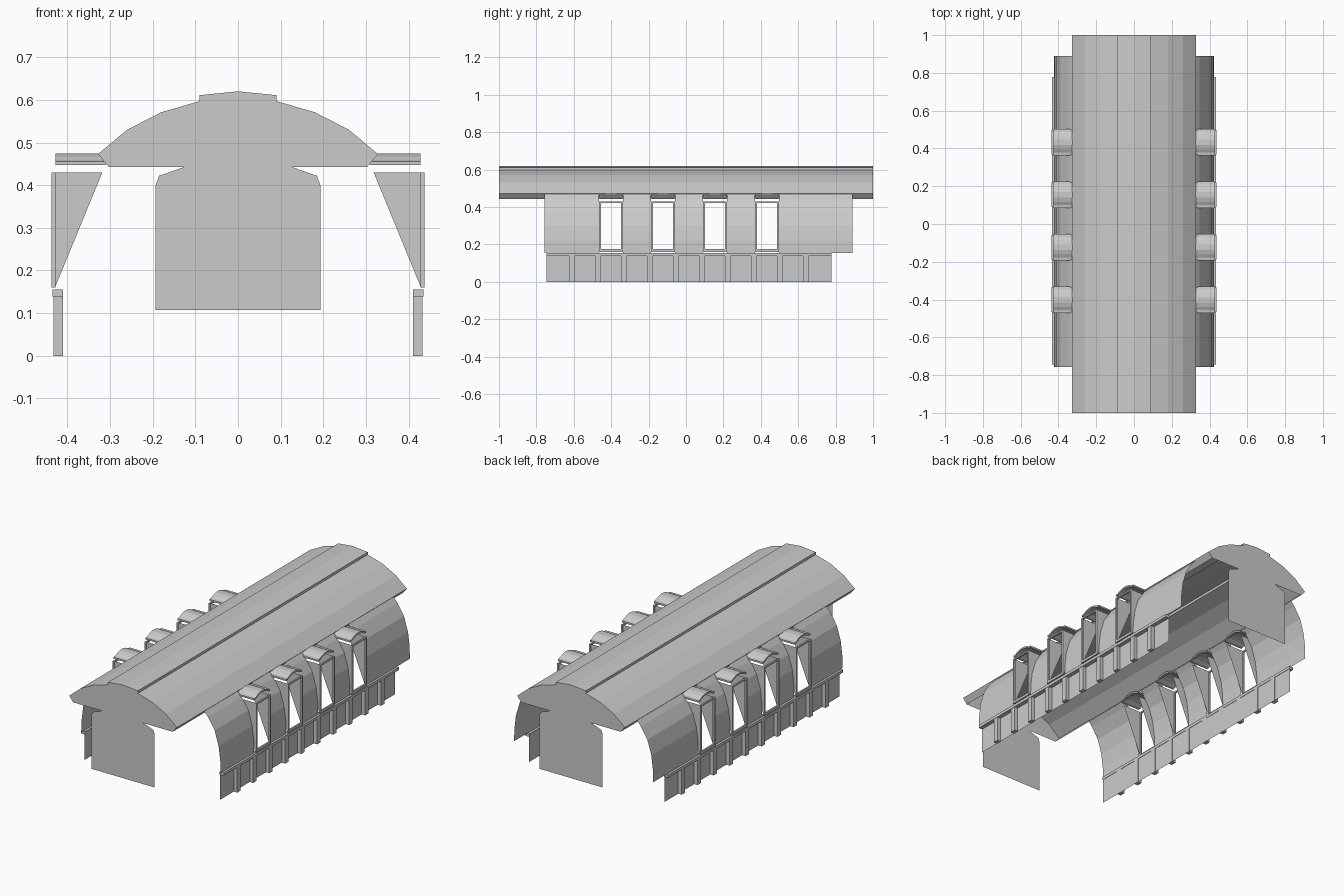
import bpy, bmesh

if "Cube" in bpy.data.objects:
    bpy.data.objects.remove(bpy.data.objects["Cube"])

grey = bpy.data.materials.new("plain grey")
grey.diffuse_color = (0.6, 0.6, 0.6, 1)
grey.use_nodes = True
grey.node_tree.nodes["Principled BSDF"].inputs["Base Color"].default_value = grey.diffuse_color


def finish(name, bm):
    bmesh.ops.recalc_face_normals(bm, faces=bm.faces)
    me = bpy.data.meshes.new(name)
    bm.to_mesh(me)
    bm.free()
    me.materials.append(grey)
    ob = bpy.data.objects.new(name, me)
    bpy.context.collection.objects.link(ob)
    return ob


def poly(bm, pts):
    return bm.faces.new([bm.verts.new(p) for p in pts])


def strip(bm, profile, y0, y1):
    """Open sheet: an (x, z) profile swept along y."""
    a = [bm.verts.new((x, y0, z)) for x, z in profile]
    b = [bm.verts.new((x, y1, z)) for x, z in profile]
    for i in range(len(profile) - 1):
        bm.faces.new((a[i], a[i + 1], b[i + 1], b[i]))


def box(bm, x0, x1, y0, y1, z0, z1):
    vs = bmesh.ops.create_cube(bm, size=1)["verts"]
    for v in vs:
        v.co = (x0 + (v.co.x + .5) * (x1 - x0),
                y0 + (v.co.y + .5) * (y1 - y0),
                z0 + (v.co.z + .5) * (z1 - z0))


def mirrored(pts):
    return pts + [(-x, z) for x, z in reversed(pts) if x > 0]


def both_sides(ob):
    ob.modifiers.new("mirror", 'MIRROR').use_mirror_merge = False


# Roof shell with raised ridge and turned-in eaves, open underneath
half_roof = [(.303, .443), (.328, .473), (.26, .53), (.18, .571),
             (.09, .597), (.09, .611), (0, .62)]
roof = mirrored(half_roof)
bm = bmesh.new()
strip(bm, roof, -1, 1)
finish("roof", bm)

# End walls: gable and the hanging panel in one outline
half_panel = [(.193, .107), (.193, .40), (.185, .422), (.125, .443)]
outline = mirrored(half_panel + half_roof)
for name, y in (("front_end_wall", -1), ("back_end_wall", 1)):
    bm = bmesh.new()
    poly(bm, [(x, y, z) for x, z in outline])
    finish(name, bm)

# Curved side walls, left open at each dormer
dormers = [-.401 + .278 * i for i in range(4)]
HW = .064
wall = [(.423, .155), (.422, .22), (.412, .30), (.388, .38),
        (.348, .443), (.322, .472)]
bm = bmesh.new()
start = -.757
for y in dormers + [.89 + HW]:
    strip(bm, wall, start, y - HW)
    start = y + HW
both_sides(finish("side_wall", bm))

# Dormer cheeks
bm = bmesh.new()
for y in dormers:
    for s in (-1, 1):
        yy = y + s * (HW - .004)
        poly(bm, [(.318, yy, .43), (.436, yy, .43),
                  (.436, yy, .16), (.429, yy, .16)])
both_sides(finish("dormer_cheek", bm))

# Dormer window frames
bm = bmesh.new()
for y in dormers:
    for s in (-1, 1):
        box(bm, .428, .437, y + s * HW, y + s * (HW - .01), .16, .43)
    box(bm, .428, .437, y - HW + .01, y + HW - .01, .16, .174)
    box(bm, .428, .437, y - HW + .01, y + HW - .01, .422, .43)
both_sides(finish("window_frame", bm))

# Arched dormer roofs
arch = [(-.07, .456), (-.055, .458), (-.038, .467), (-.014, .474),
        (.014, .474), (.038, .467), (.055, .458), (.07, .456)]
ring = arch + [(y, z - .009) for y, z in reversed(arch)]
bm = bmesh.new()
for yc in dormers:
    f = poly(bm, [(.31, yc + y, z) for y, z in ring])
    ext = bmesh.ops.extrude_face_region(bm, geom=[f], use_keep_orig=True)["geom"]
    bmesh.ops.translate(bm, vec=(.118, 0, 0),
                        verts=[v for v in ext if isinstance(v, bmesh.types.BMVert)])
both_sides(finish("dormer_roof", bm))

# Lower skirt: plain panel, ledge and posts
bm = bmesh.new()
strip(bm, [(.412, 0), (.412, .15)], -.745, .777)
both_sides(finish("skirt_panel", bm))

bm = bmesh.new()
box(bm, .41, .435, -.745, .777, .139, .155)
both_sides(finish("skirt_ledge", bm))

bm = bmesh.new()
for i in range(10):
    y = -.61 + i * .139
    box(bm, .41, .433, y - .015, y + .015, 0, .139)
both_sides(finish("skirt_post", bm))
